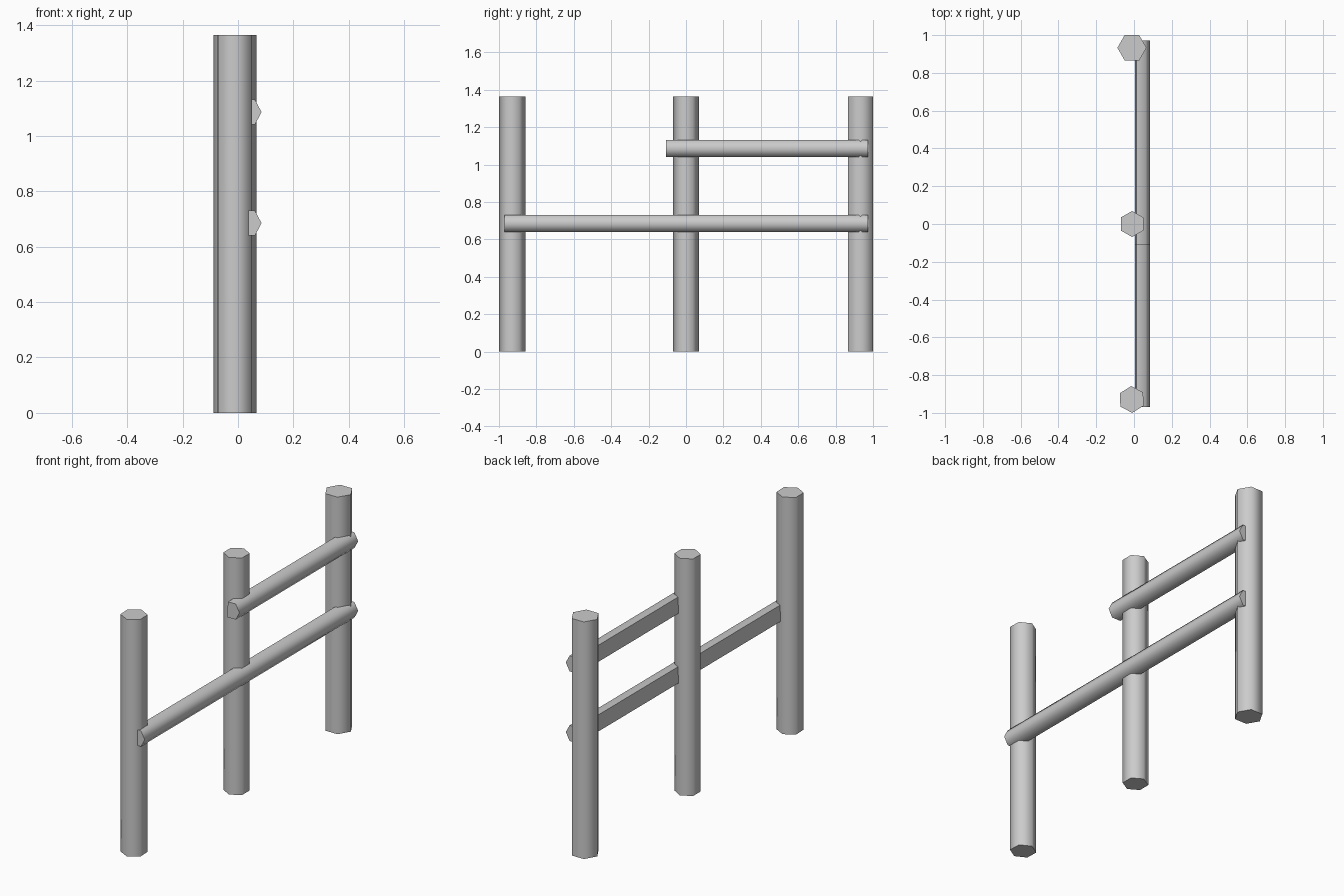
import bpy, math

if "Cube" in bpy.data.objects:
    bpy.data.objects.remove(bpy.data.objects["Cube"])


def smooth(obj):
    bpy.ops.object.select_all(action='DESELECT')
    obj.select_set(True)
    bpy.context.view_layer.objects.active = obj
    bpy.ops.object.shade_smooth_by_angle(angle=math.radians(72))


def prism(name, bottom, top):
    """Closed prism between two matching loops of points."""
    n = len(bottom)
    faces = [(i, (i + 1) % n, n + (i + 1) % n, n + i) for i in range(n)]
    faces += [tuple(reversed(range(n))), tuple(range(n, 2 * n))]
    mesh = bpy.data.meshes.new(name)
    mesh.from_pydata(bottom + top, [], faces)
    obj = bpy.data.objects.new(name, mesh)
    bpy.context.collection.objects.link(obj)
    smooth(obj)


# Hexagonal upright posts
POST_HEIGHT = 1.365


def post(name, x, y, radius, turn):
    ring = [(x + radius * math.cos(math.radians(turn + 60 * i)),
             y + radius * math.sin(math.radians(turn + 60 * i))) for i in range(6)]
    prism(name, [(px, py, 0) for px, py in ring],
          [(px, py, POST_HEIGHT) for px, py in ring])


post("front_post", -0.012, -0.929, 0.071, 32)
post("middle_post", -0.01, 0.0, 0.069, 30)
post("back_post", -0.011, 0.933, 0.077, 0)

# Split-log rails: flat back, pointed front (x, z offsets)
RAIL_PROFILE = [(0.005, -0.045), (0.012, 0.045), (0.061, 0.045),
                (0.085, 0.0), (0.061, -0.045)]


def rail(name, z, y0, y1):
    prism(name, [(x, y0, z + dz) for x, dz in RAIL_PROFILE],
          [(x, y1, z + dz) for x, dz in RAIL_PROFILE])


rail("lower_rail", 0.685, -0.97, 0.972)
rail("upper_rail", 1.086, -0.108, 0.972)
